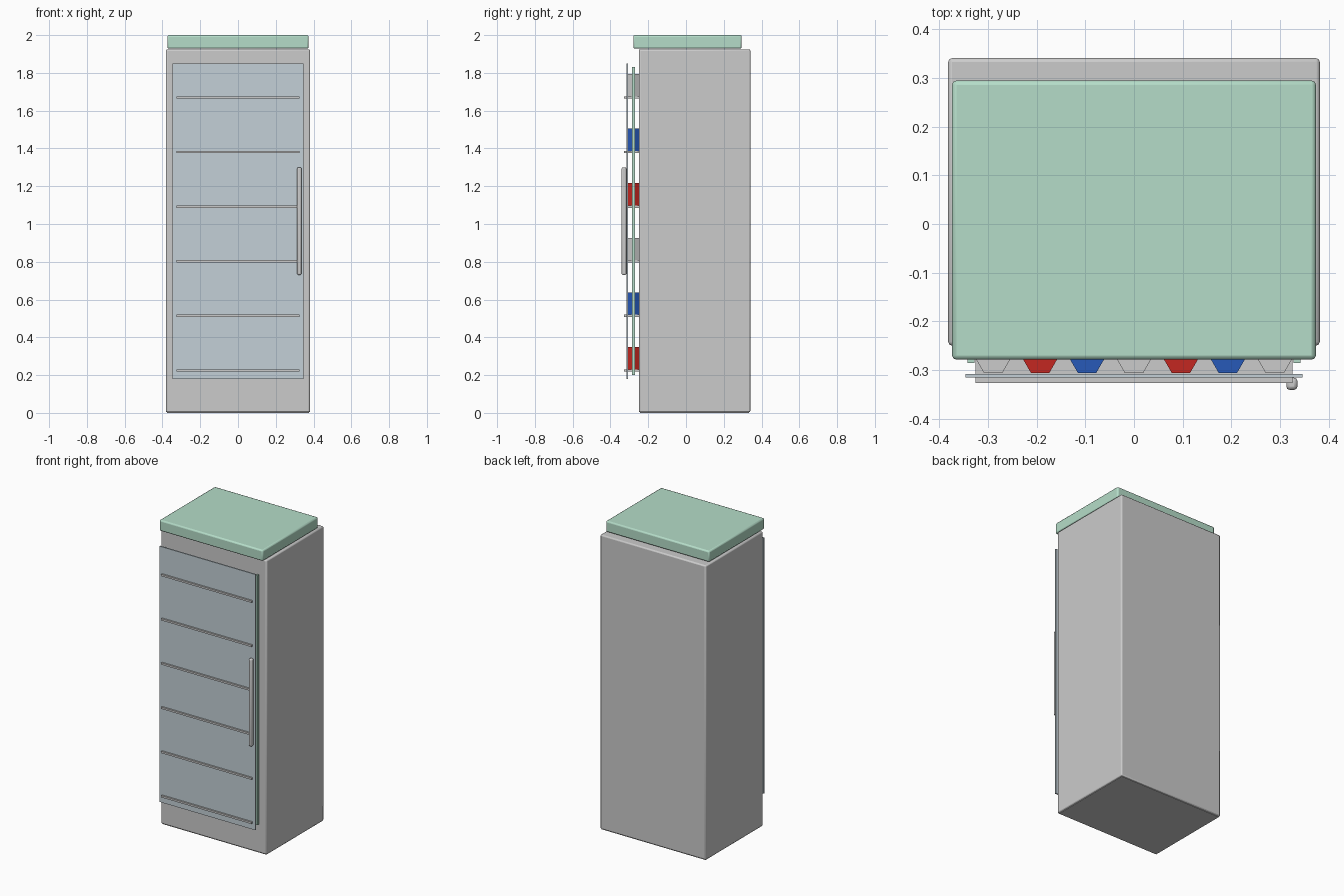
import bpy
from math import radians

if "Cube" in bpy.data.objects:
    bpy.data.objects.remove(bpy.data.objects["Cube"])


def material(name, rgb):
    m = bpy.data.materials.new(name)
    m.diffuse_color = (*rgb, 1)
    m.use_nodes = True
    m.node_tree.nodes["Principled BSDF"].inputs["Base Color"].default_value = m.diffuse_color
    return m


green = material("pale_green", (0.46, 0.72, 0.58))
glass = material("glass_blue", (0.55, 0.63, 0.68))
red = material("red", (0.55, 0.02, 0.015))
blue = material("blue", (0.02, 0.1, 0.48))


def finish(ob, name, mat=None, bevel=0, segments=2):
    ob.name = name
    if mat:
        ob.data.materials.append(mat)
    if bevel:
        mod = ob.modifiers.new("bevel", 'BEVEL')
        mod.width, mod.segments = bevel, segments
        bpy.ops.object.shade_smooth_by_angle(angle=radians(40))
    return ob


def box(name, x, y, z, mat=None, bevel=0, segments=2):
    """Box from (min, max) ranges on each axis."""
    bpy.ops.mesh.primitive_cube_add(size=1, location=[sum(r) / 2 for r in (x, y, z)])
    ob = bpy.context.object
    ob.scale = [r[1] - r[0] for r in (x, y, z)]
    bpy.ops.object.transform_apply(location=False, rotation=False, scale=True)
    return finish(ob, name, mat, bevel, segments)


# Cabinet and lit header on top
box("cabinet", (-0.382, 0.382), (-0.25, 0.341), (0.003, 1.925), bevel=0.008)
box("header_panel", (-0.374, 0.374), (-0.279, 0.295), (1.928, 2.0), green, bevel=0.009)

# Levelling base, keeps the cabinet on the floor
box("base", (-0.375, 0.375), (-0.243, 0.334), (0, 0.02))

# Glass door and its handle
box("glass_door", (-0.346, 0.346), (-0.316, -0.308), (0.18, 1.85), glass)
box("door_handle", (0.313, 0.336), (-0.341, -0.316), (0.73, 1.30), bevel=0.007)

# Light strips at both sides of the display
for name, side in (("left", -1), ("right", 1)):
    xs = sorted((side * 0.328, side * 0.342))
    box(name + "_light_strip", xs, (-0.286, -0.271), (0.20, 1.83), green)

# Shelves with rows of hexagonal cans in alternating colours
colours = (red, blue, None)
for row in range(6):
    z = 0.225 + row * 0.289
    box(f"shelf_{row}", (-0.326, 0.326), (-0.327, -0.245), (z - 0.006, z + 0.006))
    for col in range(7):
        bpy.ops.mesh.primitive_cylinder_add(
            vertices=6, radius=0.038, depth=0.118,
            location=((col - 3) * 0.0965, -0.273, z + 0.065),
            rotation=(0, 0, radians(30)))
        finish(bpy.context.object, f"can_{row}_{col}", colours[(row + col) % 3])
